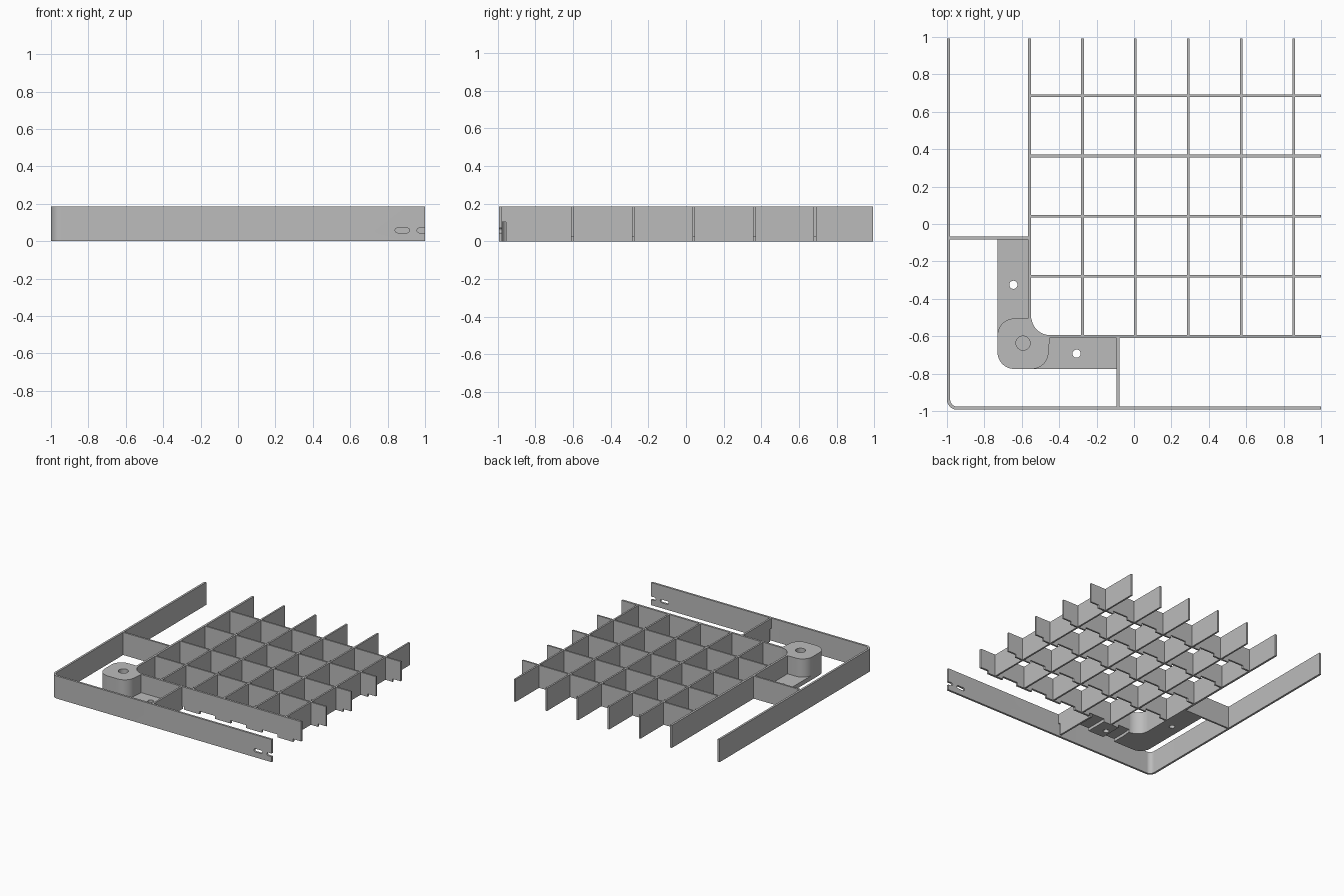
import bpy, bmesh
from math import radians, cos, sin
from mathutils import Matrix

cube = bpy.data.objects.get("Cube")
if cube:
    bpy.data.objects.remove(cube, do_unlink=True)

H = 0.185            # wall height
FRONT, BACK = -0.993, 0.993
THIN, THICK = 0.014, 0.017
PLATE = 0.036        # floor plate thickness
GROOVE = 0.024       # strip groove height
PITCH = 0.2826       # grid pitch along x
COLS = [-0.558 + PITCH * i for i in range(6)]
ROWS = [-0.602 + 0.3218 * i for i in range(5)]

grey = bpy.data.materials.new("plain grey")
grey.use_nodes = True
color = (0.5, 0.5, 0.5, 1)
grey.diffuse_color = color
grey.node_tree.nodes["Principled BSDF"].inputs["Base Color"].default_value = color


def arc(cx, cy, r, a0, a1, n=12):
    angles = [radians(a0 + (a1 - a0) * i / n) for i in range(n + 1)]
    return [(cx + r * cos(a), cy + r * sin(a)) for a in angles]


def prism(name, pts, low, high, upright=False):
    """Extrude an outline up z, or an x-z outline along y when upright."""
    bm = bmesh.new()
    if upright:
        verts = [bm.verts.new((u, low, v)) for u, v in pts]
        step = (0, high - low, 0)
    else:
        verts = [bm.verts.new((u, v, low)) for u, v in pts]
        step = (0, 0, high - low)
    face = bm.faces.new(verts)
    out = bmesh.ops.extrude_face_region(bm, geom=[face])
    moved = [g for g in out["geom"] if isinstance(g, bmesh.types.BMVert)]
    bmesh.ops.translate(bm, vec=step, verts=moved)
    bmesh.ops.recalc_face_normals(bm, faces=bm.faces)
    mesh = bpy.data.meshes.new(name)
    bm.to_mesh(mesh)
    bm.free()
    mesh.materials.append(grey)
    ob = bpy.data.objects.new(name, mesh)
    bpy.context.collection.objects.link(ob)
    return ob


def box(name, x0, x1, y0, y1, z0=0, z1=H):
    return prism(name, [(x0, y0), (x1, y0), (x1, y1), (x0, y1)], z0, z1)


def carve(ob, cutters):
    """Subtract the cutters, bake the result and drop the cutters."""
    for c in cutters:
        c.hide_render = True
        mod = ob.modifiers.new("cut", "BOOLEAN")
        mod.operation = "DIFFERENCE"
        mod.solver = "EXACT"
        mod.object = c
    bpy.context.view_layer.update()
    deps = bpy.context.evaluated_depsgraph_get()
    mesh = bpy.data.meshes.new_from_object(ob.evaluated_get(deps))
    ob.modifiers.clear()
    ob.data = mesh
    for c in cutters:
        bpy.data.objects.remove(c, do_unlink=True)


def smooth(ob):
    bpy.ops.object.select_all(action="DESELECT")
    ob.select_set(True)
    bpy.context.view_layer.objects.active = ob
    bpy.ops.object.shade_smooth_by_angle(angle=radians(30))


def round_cutter(x, y, r, z0, z1):
    return prism("hole_cutter", arc(x, y, r, 0, 345, 23), z0, z1)


# Outer frame: left and front walls joined by a rounded corner
R = 0.055
cx, cy = -1 + R, FRONT + R
outline = ([(-1, BACK)] + arc(cx, cy, R, 180, 270) + [(1, FRONT), (1, FRONT + THICK)]
           + arc(cx, cy, R - THICK, 270, 180) + [(-1 + THICK, BACK)])
frame = prism("outer_frame", outline, 0, H)

# Connector slots near the free end of the front wall
slots = []
for x0, x1 in ((0.84, 0.917), (0.957, 1.05)):
    r = 0.013
    pts = arc(x0 + r, 0.058, r, 90, 270, 8) + arc(x1 - r, 0.058, r, -90, 90, 8)
    slots.append(prism("slot_cutter", pts, FRONT - 0.02, FRONT + 0.04, True))
carve(frame, slots)
smooth(frame)

# Grid walls running front to back
for i, x in enumerate(COLS):
    t = (THICK if i == 0 else THIN) / 2
    start = -0.52 if i == 0 else ROWS[0]
    box(f"grid_long_wall_{i}", x - t, x + t, start, BACK)

# Grid cross walls, with a groove under the middle of each cell
half = 0.07
for j, y in enumerate(ROWS):
    pts = [(COLS[0], H), (COLS[0], 0)]
    for x in COLS:
        mid = x + PITCH / 2
        left, right = mid - half, min(mid + half, 1)
        pts += [(left, 0), (left, GROOVE), (right, GROOVE)]
        if right < 1:
            pts.append((right, 0))
    pts.append((1, H))
    if j == 0:    # the first wall starts at the corner post
        pts = [(-0.47, H), (-0.47, GROOVE)] + pts[4:]
    t = (THICK if j == 0 else THIN) / 2
    prism(f"grid_cross_wall_{j}", pts, y - t, y + t, True)

# Short webs tying the grid to the frame
box("side_web", -1 + THICK / 2, COLS[0], -0.082, -0.067)
web = box("front_web", -0.093, -0.078, FRONT + THICK / 2, ROWS[0])
carve(web, [box("wire_gap_cutter", -0.2, 0, FRONT + THICK, FRONT + 0.037, -0.1, 0.103)])

# L-shaped mounting plate with screw holes and strip grooves
inner_x, inner_y = COLS[0], ROWS[0]
plate = prism("mounting_plate",
              [(-0.73, -0.075), *arc(-0.64, -0.685, 0.09, 180, 270), (-0.086, -0.775),
               (-0.086, inner_y), (inner_x, inner_y), (inner_x, -0.075)], 0, PLATE)
cuts = [round_cutter(-0.645, -0.325, 0.022, -0.1, 0.1),
        round_cutter(-0.307, -0.693, 0.022, -0.1, 0.1)]
for x in COLS[:2]:
    mid = x + PITCH / 2
    left = max(mid - half, -0.455)
    cuts.append(box("groove_cutter", left, mid + half, -0.9, -0.5, -0.1, GROOVE))
carve(plate, cuts)
smooth(plate)

# Corner post: rounded block with a fillet toward the grid and a blind hole
post = prism("corner_post",
             arc(-0.64, -0.595, 0.09, 180, 90) + [(-0.549, -0.505)]
             + arc(-0.449, -0.494, 0.1, 180, 270)
             + arc(-0.547, -0.685, 0.09, 0, -90) + arc(-0.64, -0.685, 0.09, -90, -179), 0, H)
carve(post, [round_cutter(-0.593, -0.637, 0.038, 0.05, 0.3)])
smooth(post)
